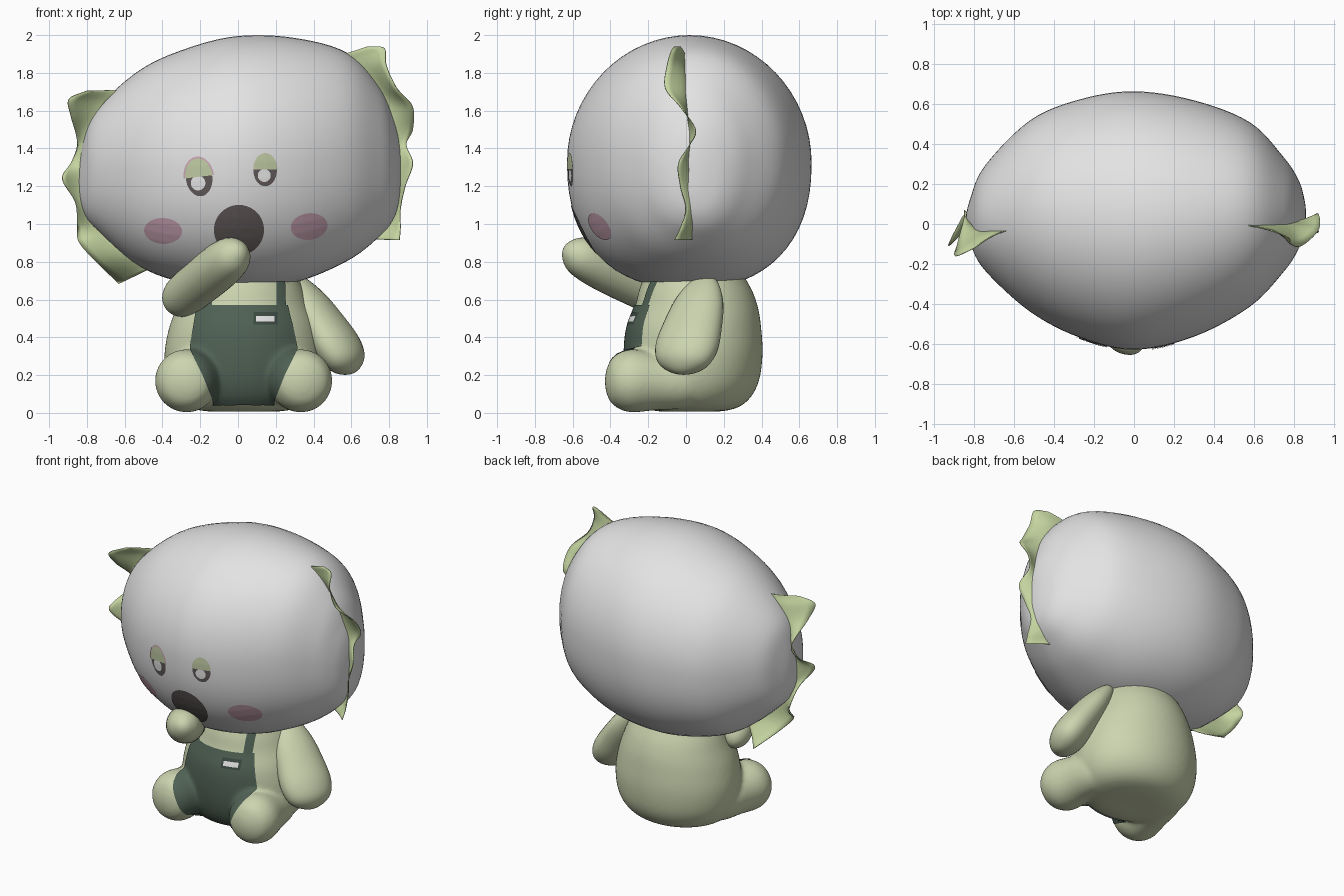
import bpy, bmesh, math
from mathutils import Vector
from mathutils.bvhtree import BVHTree

cube = bpy.data.objects.get("Cube")
if cube:
    bpy.data.objects.remove(cube)


def material(name, *rgb):
    m = bpy.data.materials.new(name)
    m.use_nodes = True
    m.diffuse_color = (*rgb, 1)
    m.node_tree.nodes["Principled BSDF"].inputs["Base Color"].default_value = (*rgb, 1)
    return m


SHELL = material("pale grey", .77, .77, .77)
SKIN = material("pale green", .6, .66, .43)
LEAF = material("leaf green", .55, .66, .35)
LID = material("eyelid green", .53, .6, .37)
CLOTH = material("dark apron green", .08, .12, .09)
TAG = material("tag green", .045, .07, .055)
DARK = material("charcoal", .12, .1, .1)
PINK = material("dusty pink", .6, .38, .46)
WHITE = material("eye white", .8, .8, .8)


def finish(name, bm, mat):
    bmesh.ops.remove_doubles(bm, verts=bm.verts, dist=1e-5)
    bmesh.ops.recalc_face_normals(bm, faces=bm.faces)
    mesh = bpy.data.meshes.new(name)
    bm.to_mesh(mesh)
    bm.free()
    mesh.materials.append(mat)
    mesh.shade_smooth()
    ob = bpy.data.objects.new(name, mesh)
    bpy.context.collection.objects.link(ob)
    return ob


def grid(rows, closed=False):
    """Quad mesh through rows of points."""
    bm = bmesh.new()
    vs = [[bm.verts.new(p) for p in row] for row in rows]
    for r, s in zip(vs, vs[1:]):
        n = len(r)
        for i in range(n if closed else n - 1):
            j = (i + 1) % n
            bm.faces.new((r[i], r[j], s[j], s[i]))
    return bm


def spline(keys, steps=6):
    """Catmull-Rom curve through tuples; the first value is mirrored at the ends."""
    def ghost(a, b):
        return (b[0], *(2 * p - q for p, q in zip(a[1:], b[1:])))
    k = [ghost(keys[0], keys[1]), *keys, ghost(keys[-1], keys[-2])]
    out = []
    for a, b, c, d in zip(k, k[1:], k[2:], k[3:]):
        for s in range(steps):
            t = s / steps
            out.append([q + .5 * t * (r - p + t * (2*p - 5*q + 4*r - e + t * (3*(q - r) + e - p)))
                        for p, q, r, e in zip(a, b, c, d)])
    return out + [list(keys[-1])]


def loft(name, keys, place, mat, low=2, sides=64):
    """Oval sections: position, low and high of one axis, then of the other.
    The exponent squares off the lower half of each section."""
    rows = []
    for p, a0, a1, b0, b1 in spline(keys):
        ring = []
        for i in range(sides):
            t = math.tau * i / sides
            c, s = math.cos(t), math.sin(t)
            if s < 0:
                c, s = math.copysign(abs(c) ** (2 / low), c), -abs(s) ** (2 / low)
            ring.append(place(p, (a0 + a1 + (a1 - a0) * c) / 2, (b0 + b1 + (b1 - b0) * s) / 2))
        rows.append(ring)
    return finish(name, grid(rows, True), mat)


def surface(ob):
    """Search tree of the object's final shape."""
    bpy.context.view_layer.update()
    return BVHTree.FromObject(ob, bpy.context.evaluated_depsgraph_get())


def limb(name, a, b, profile, wide=1, sides=32):
    """Rounded limb from tip a to tip b; the profile holds (fraction, radius)."""
    a, b = Vector(a), Vector(b)
    q = (b - a).to_track_quat('Z', 'Y')
    rows = []
    for t, r in spline(profile):
        angles = [math.tau * i / sides for i in range(sides)]
        rows.append([a.lerp(b, t) + q @ Vector((r * wide * math.cos(u), r * math.sin(u), 0)) for u in angles])
    return finish(name, grid(rows, True), SKIN)


def patch(name, rows, target, lift, mat):
    """Thin plate laid on a surface from the front; rows hold (x, z)."""
    out = []
    for row in rows:
        line = []
        for x, z in row:
            hit, n, _, _ = target.ray_cast(Vector((x, -3, z)), Vector((0, 1, 0)))
            line.append(hit + (n if n.y < 0 else -n) * lift)
        out.append(line)
    return finish(name, grid(out), mat)


def disc(name, x, z, rx, rz, lift, mat, tilt=0, end=math.tau):
    rows = []
    for k in range(9):
        row = []
        for i in range(41):
            t = end * i / 40
            u, v = rx * math.cos(t) * k / 8, rz * math.sin(t) * k / 8
            row.append((x + u * math.cos(tilt) - v * math.sin(tilt),
                        z + u * math.sin(tilt) + v * math.cos(tilt)))
        rows.append(row)
    return patch(name, rows, head_surface, lift, mat)


def panel(name, edges, lift, mat, cols=24):
    """Plate on the body between left and right edges given as (z, left, right)."""
    rows = []
    for (z0, l0, r0), (z1, l1, r1) in zip(edges, edges[1:]):
        for k in range(7):
            t = k / 6
            z, l, r = z0 + (z1 - z0) * t, l0 + (l1 - l0) * t, r0 + (r1 - r0) * t
            rows.append([(l + (r - l) * i / cols, z) for i in range(cols + 1)])
    return patch(name, rows, body_surface, lift, mat)


# Head: sections along x
head = loft("head", [
    (-.845, 0, 0, 1.2, 1.2), (-.82, -.1, .13, 1.07, 1.43), (-.745, -.235, .295, .965, 1.61),
    (-.52, -.44, .52, .775, 1.815), (-.27, -.57, .625, .685, 1.93), (0, -.63, .665, .655, 1.995),
    (.3, -.565, .62, .69, 1.985), (.58, -.415, .51, .805, 1.905), (.75, -.24, .335, .935, 1.725),
    (.825, -.125, .22, 1.03, 1.55), (.855, -.035, .12, 1.14, 1.42), (.862, .04, .04, 1.28, 1.28)],
    lambda p, a, b: (p, a, b), SHELL, 2.3)
head_surface = surface(head)

# Body: sections along z
body = loft("body", [
    (.008, .03, .03, .02, .02), (.01, -.18, .24, -.16, .2), (.05, -.3, .36, -.26, .31),
    (.15, -.37, .43, -.31, .38), (.3, -.39, .45, -.325, .405), (.45, -.365, .425, -.312, .398),
    (.57, -.32, .38, -.268, .378), (.68, -.275, .335, -.238, .333), (.8, -.2, .26, -.17, .24),
    (.85, .03, .03, .03, .03)],
    lambda p, a, b: (a, b, p), SKIN)

# Legs, blended into the body
parts = [body]
for s in (1, -1):
    parts.append(limb("leg", (.03 + s * .25, .12, .158), (.03 + s * .322, -.428, .174),
                      [(0, 0), (.05, .08), (.2, .135), (.5, .152), (.75, .167), (.9, .137), (.97, .085), (1, 0)]))
with bpy.context.temp_override(active_object=body, selected_editable_objects=parts, selected_objects=parts):
    bpy.ops.object.join()
remesh = body.modifiers.new("merge", 'REMESH')
remesh.mode, remesh.voxel_size, remesh.use_smooth_shade = 'VOXEL', .014, True
blend = body.modifiers.new("blend", 'SMOOTH')
blend.factor, blend.iterations = .5, 8
body_surface = surface(body)

# Arms
limb("left_arm", (.29, .11, .72), (.615, -.035, .215),
     [(0, 0), (.05, .045), (.25, .085), (.5, .105), (.75, .112), (.92, .082), (1, 0)], 1.55)
limb("right_arm", (-.353, -.033, .567), (.018, -.64, .87),
     [(0, 0), (.04, .065), (.15, .108), (.4, .12), (.7, .121), (.88, .102), (.97, .055), (1, 0)])

# Apron with straps and name plate
panel("apron", [(.57, -.215, .26), (.45, -.235, .29), (.33, -.255, .315), (.2, -.19, .25), (.045, -.13, .19)],
      .006, CLOTH)
for side, l in (("left", .2), ("right", -.185)):
    panel(side + "_strap", [(.72, l, l + .045), (.565, l, l + .05)], .006, CLOTH, 4)
panel("name_plate", [(.53, .08, .205), (.465, .08, .205)], .008, TAG, 6)
panel("name_plate_stripe", [(.51, .095, .19), (.48, .095, .19)], .0098, WHITE, 6)

# Face
disc("mouth", .005, .97, .132, .132, .004, DARK)
disc("right_cheek", -.395, .965, .1, .068, .004, PINK, -.05)
disc("left_cheek", .375, .988, .097, .07, .004, PINK, .12)
for side, x, z, rx, rz, tilt in (("left", .143, 1.285, .062, .085, 0), ("right", -.205, 1.245, .07, .098, .12)):
    disc(side + "_eye", x, z, rx, rz, .003, DARK, tilt)
    disc(side + "_eye_shine", x - .005, z - .028, rx * .55, rx * .55, .005, WHITE)
    disc(side + "_eyelid", x, z + .005, rx * 1.02, rz, .007, LID, tilt, math.pi)
disc("right_eyelid_rim", -.206, 1.25, .08, .107, .005, PINK, .12, math.pi)


# Frilled leaves at both ends of the head: inner x, inner z, outer x, outer z, outer y
def frill(name, y_start, y_end, keys):
    curve = spline(keys, 8)
    rows = []
    for i, (ix, iz, ox, oz, oy) in enumerate(curve):
        iy = y_start + (y_end - y_start) * (i / (len(curve) - 1)) ** 2
        rows.append([(ix + (ox - ix) * t, iy + (oy - iy) * t ** 1.5, iz + (oz - iz) * t)
                     for t in (0, .2, .4, .6, .8, 1)])
    ob = finish(name, grid(rows), LEAF)
    mod = ob.modifiers.new("thickness", 'SOLIDIFY')
    mod.thickness, mod.offset = .005, 0


frill("left_leaf", .0, .06, [
    (.5, 1.88, .69, 1.94, -.03), (.57, 1.85, .775, 1.93, -.07), (.66, 1.8, .785, 1.84, -.1),
    (.74, 1.7, .84, 1.72, -.11), (.78, 1.6, .925, 1.62, -.03), (.8, 1.5, .925, 1.5, .05),
    (.82, 1.4, .892, 1.42, .02), (.83, 1.3, .925, 1.32, -.04), (.83, 1.2, .885, 1.2, -.03),
    (.82, 1.1, .86, 1.08, 0), (.77, 1, .86, .98, -.03), (.66, .92, .855, .915, -.06)])
frill("right_leaf", -.03, -.03, [
    (-.62, 1.71, -.8, 1.705, -.12), (-.68, 1.64, -.895, 1.66, -.16), (-.72, 1.57, -.885, 1.57, -.1),
    (-.78, 1.45, -.85, 1.43, .04), (-.81, 1.33, -.88, 1.33, 0), (-.82, 1.22, -.93, 1.24, -.11),
    (-.8, 1.1, -.86, 1.11, -.02), (-.76, 1.03, -.85, .98, .07), (-.68, .93, -.84, .9, 0),
    (-.6, .87, -.74, .79, .02), (-.43, .78, -.63, .685, .15)])
